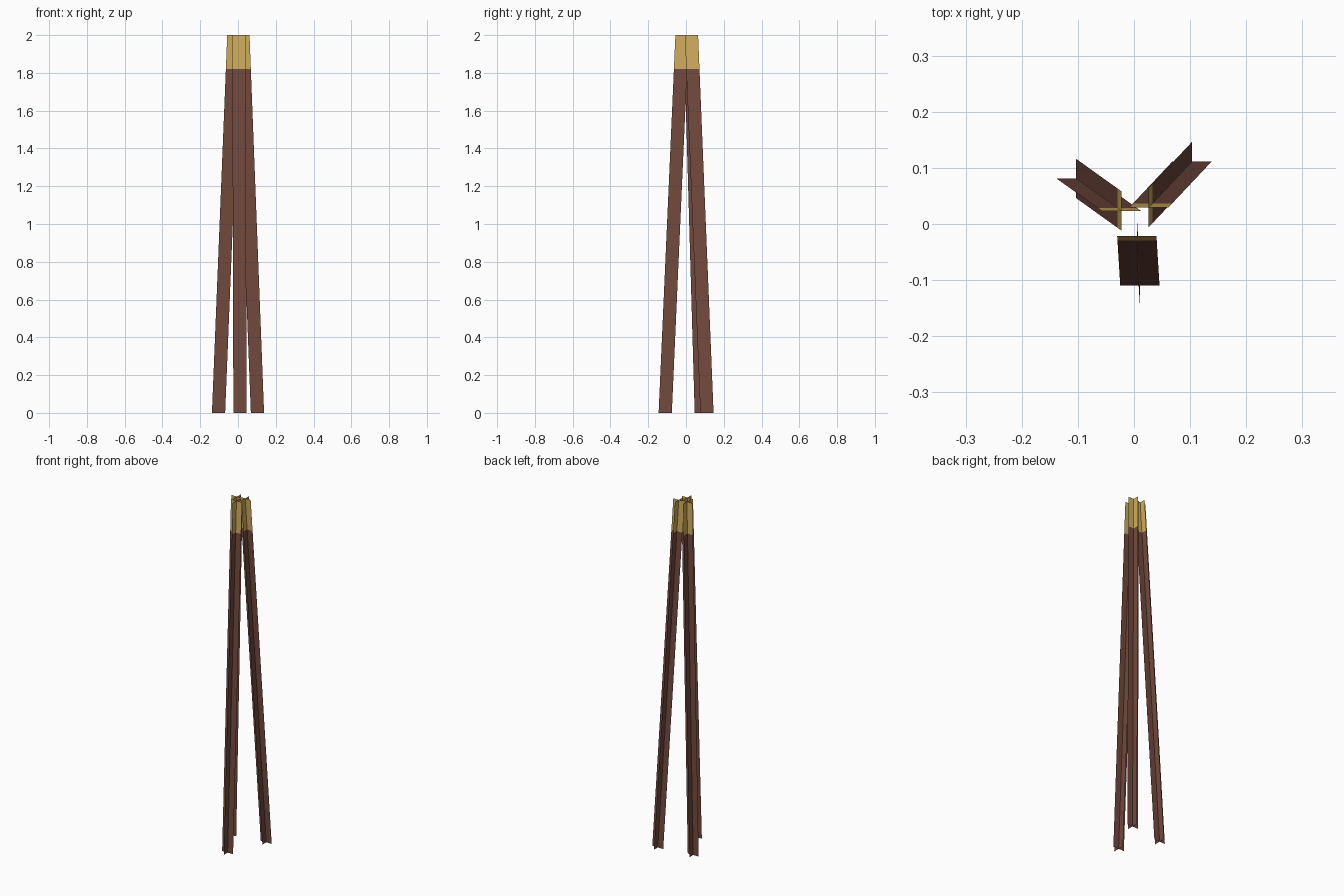
import bpy, bmesh
from mathutils import Vector

if "Cube" in bpy.data.objects:
    bpy.data.objects.remove(bpy.data.objects["Cube"])


def material(name, rgb):
    m = bpy.data.materials.new(name)
    m.diffuse_color = (*rgb, 1)
    m.use_nodes = True
    m.node_tree.nodes["Principled BSDF"].inputs["Base Color"].default_value = m.diffuse_color
    return m


wood = material("bark_brown", (0.17, 0.068, 0.047))
cut = material("tip_gold", (0.64, 0.42, 0.11))

HALF = 0.035            # half width of each flat blade
TIP = 1.82 / 2          # fraction of the height where the gold tip starts


def crossed_pole(name, foot, head):
    """Leaning pole made of two crossed flat blades, brown with a gold tip."""
    foot, head = Vector((*foot, 0)), Vector((*head, 2))
    levels = [foot, foot.lerp(head, TIP), head]
    bm = bmesh.new()
    for side in (Vector((HALF, 0, 0)), Vector((0, HALF, 0))):
        rows = [[bm.verts.new(c + side * s) for s in (-1, 0, 1)] for c in levels]
        for i in range(2):
            for j in range(2):
                f = bm.faces.new((rows[i][j], rows[i][j + 1],
                                  rows[i + 1][j + 1], rows[i + 1][j]))
                f.material_index = i
    # Join the blades along the pole axis
    bmesh.ops.remove_doubles(bm, verts=bm.verts, dist=1e-5)
    me = bpy.data.meshes.new(name)
    bm.to_mesh(me)
    bm.free()
    me.materials.append(wood)
    me.materials.append(cut)
    ob = bpy.data.objects.new(name, me)
    bpy.context.collection.objects.link(ob)


# Three poles leaning together like a tripod
crossed_pole("front_pole", (0.0105, -0.110), (0.005, -0.021))
crossed_pole("back_right_pole", (0.103, 0.111), (0.026, 0.029))
crossed_pole("back_left_pole", (-0.103, 0.081), (-0.022, 0.023))
